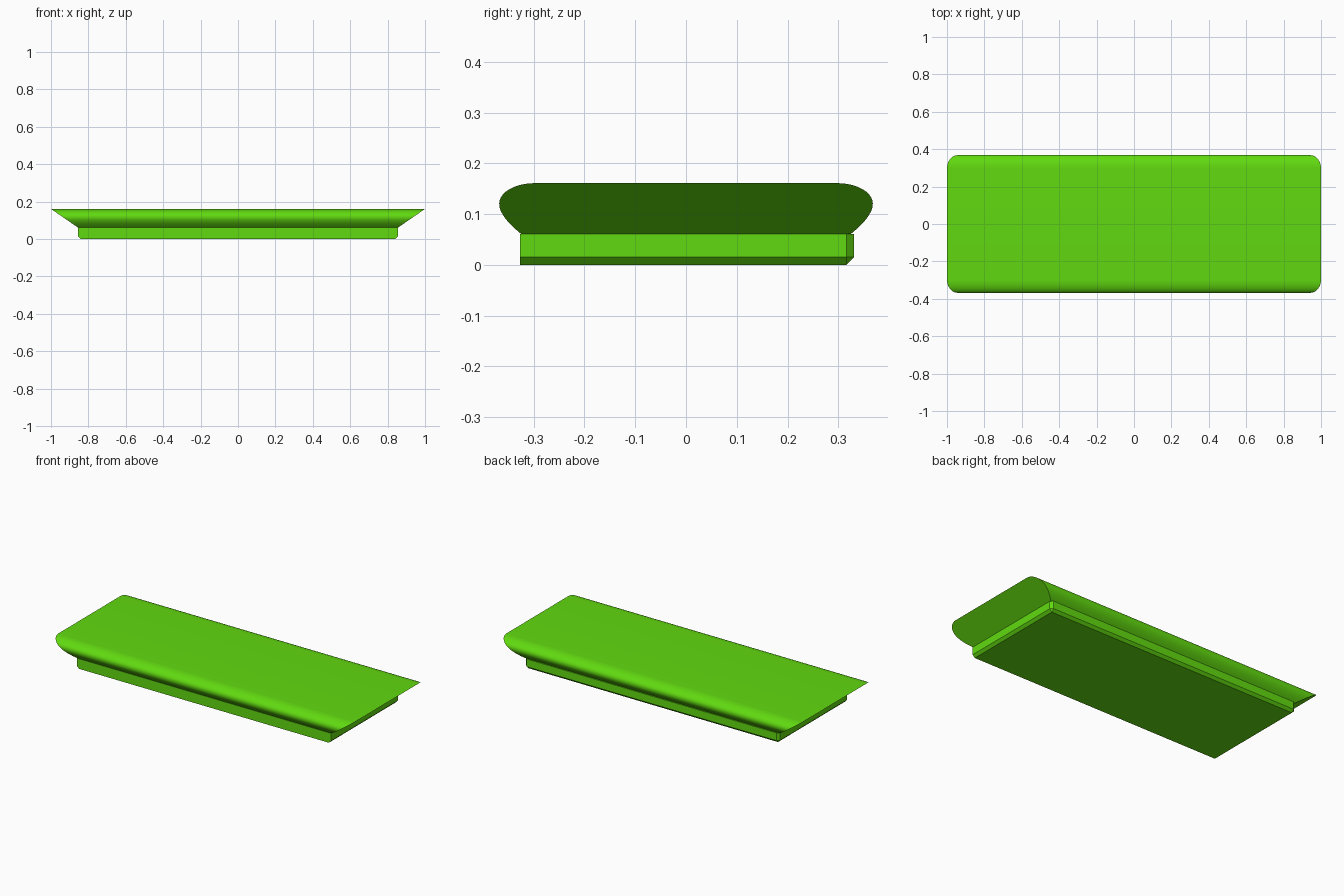
import bpy, bmesh, math

cube = bpy.data.objects.get("Cube")
if cube:
    bpy.data.objects.remove(cube, do_unlink=True)

green = bpy.data.materials.new("bright green")
green.use_nodes = True
colour = (0.12, 0.70, 0.005, 1)
green.diffuse_color = colour
green.node_tree.nodes["Principled BSDF"].inputs["Base Color"].default_value = colour


def finish(name, bm, smooth):
    bmesh.ops.recalc_face_normals(bm, faces=bm.faces)
    mesh = bpy.data.meshes.new(name)
    bm.to_mesh(mesh)
    bm.free()
    mesh.materials.append(green)
    obj = bpy.data.objects.new(name, mesh)
    bpy.context.collection.objects.link(obj)
    if smooth:
        bpy.ops.object.select_all(action='DESELECT')
        obj.select_set(True)
        bpy.context.view_layer.objects.active = obj
        bpy.ops.object.shade_smooth_by_angle(angle=math.radians(30))


SEAM, TOP = 0.061, 0.161

# Top slab: rounded long edges, ends sloping outward towards the top
edge = [(0.298 + 0.07 * math.sin(a), 0.121 + 0.04 * math.cos(a))
        for a in (math.radians(9 * i) for i in range(11))]
edge += [(0.3675, 0.113), (0.364, 0.104), (0.358, 0.094),
         (0.350, 0.084), (0.339, 0.073), (0.325, SEAM)]
profile = edge + [(-y, z) for y, z in reversed(edge)]
bm = bmesh.new()
rings = []
for side in (-1, 1):
    ring = [bm.verts.new((side * (0.855 + 0.145 * (z - SEAM) / (TOP - SEAM)), y, z))
            for y, z in profile]
    bm.faces.new(ring)
    rings.append(ring)
for i in range(len(profile)):
    j = (i + 1) % len(profile)
    bm.faces.new((rings[0][i], rings[0][j], rings[1][j], rings[1][i]))
finish("top_slab", bm, True)

# Base block: chamfered back corners and lower edges, plain front
bm = bmesh.new()
bmesh.ops.create_cube(bm, size=1)
for v in bm.verts:
    v.co.x *= 1.71
    v.co.y = v.co.y * 0.658 + 0.002
    v.co.z = (v.co.z + 0.5) * SEAM
chamfered = []
for e in bm.edges:
    a, b = (v.co for v in e.verts)
    low = a.z + b.z < 0.01
    upright = abs(a.z - b.z) > 0.01
    front = a.y < 0 and b.y < 0
    if (low or upright) and not front:
        chamfered.append(e)
bmesh.ops.bevel(bm, geom=chamfered, offset=0.015, segments=1,
                affect='EDGES', profile=0.5)
finish("base_block", bm, False)
